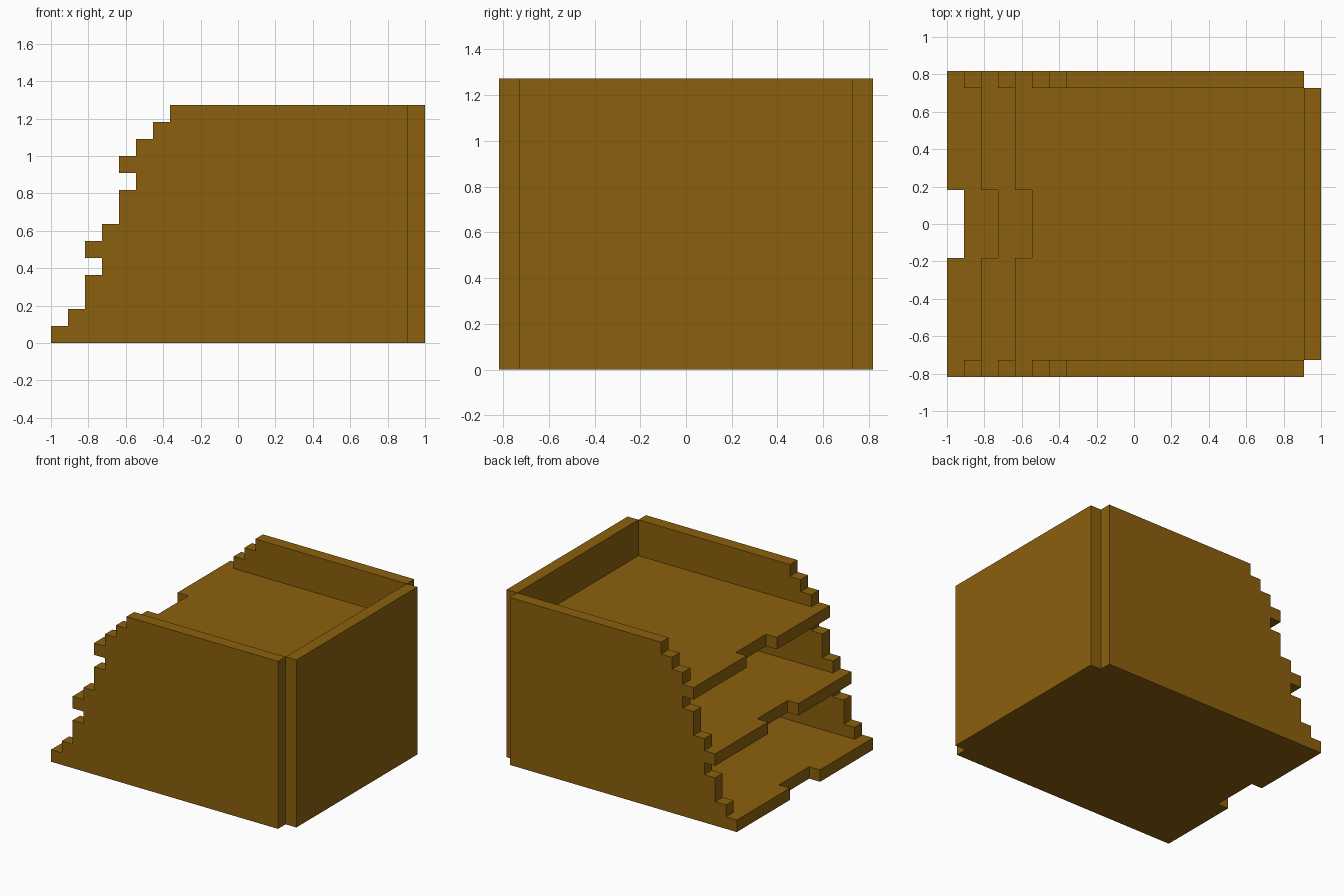
import bpy
import bmesh

cube = bpy.data.objects.get("Cube")
if cube:
    bpy.data.objects.remove(cube, do_unlink=True)

U = 1 / 11  # board thickness; all sizes are whole multiples of it

wood = bpy.data.materials.new("brown wood")
wood.use_nodes = True
COLOUR = (0.258, 0.117, 0.004, 1)
wood.diffuse_color = COLOUR
bsdf = next(n for n in wood.node_tree.nodes if n.type == "BSDF_PRINCIPLED")
bsdf.inputs["Base Color"].default_value = COLOUR


def extrude_profile(name, points, offset):
    """Fill a closed outline (in board units) and extrude it by offset."""
    bm = bmesh.new()
    face = bm.faces.new([bm.verts.new([c * U for c in p]) for p in points])
    ext = bmesh.ops.extrude_face_region(bm, geom=[face])
    moved = [g for g in ext["geom"] if isinstance(g, bmesh.types.BMVert)]
    bmesh.ops.translate(bm, verts=moved, vec=[c * U for c in offset])
    bmesh.ops.recalc_face_normals(bm, faces=bm.faces)
    mesh = bpy.data.meshes.new(name)
    bm.to_mesh(mesh)
    bm.free()
    mesh.materials.append(wood)
    obj = bpy.data.objects.new(name, mesh)
    bpy.context.collection.objects.link(obj)
    return obj


# Side walls: stepped open edge, given as (bottom, top, edge x)
STEPS = [(0, 1, -11), (1, 2, -10), (2, 4, -9), (4, 5, -8), (5, 6, -9),
         (6, 7, -8), (7, 9, -7), (9, 10, -6), (10, 11, -7), (11, 12, -6),
         (12, 13, -5), (13, 14, -4)]
outline = [(x, z) for low, high, x in STEPS for z in (low, high)]
outline += [(10, 14), (10, 0)]
for name, y in (("front_side_wall", -9), ("back_side_wall", 8)):
    extrude_profile(name, [(x, y, z) for x, z in outline], (0, 1, 0))

# Shelves with a shallow hand notch in the open edge
for name, edge, z in (("bottom_shelf", -11, 0), ("middle_shelf", -9, 5),
                      ("top_shelf", -7, 10)):
    shape = [(edge, -8), (edge, -2), (edge + 1, -2), (edge + 1, 2),
             (edge, 2), (edge, 8), (10, 8), (10, -8)]
    extrude_profile(name, [(x, y, z) for x, y in shape], (0, 0, 1))

# End panel, inset from the side walls
extrude_profile("end_panel", [(10, -8, 0), (11, -8, 0), (11, 8, 0), (10, 8, 0)],
                (0, 0, 14))
